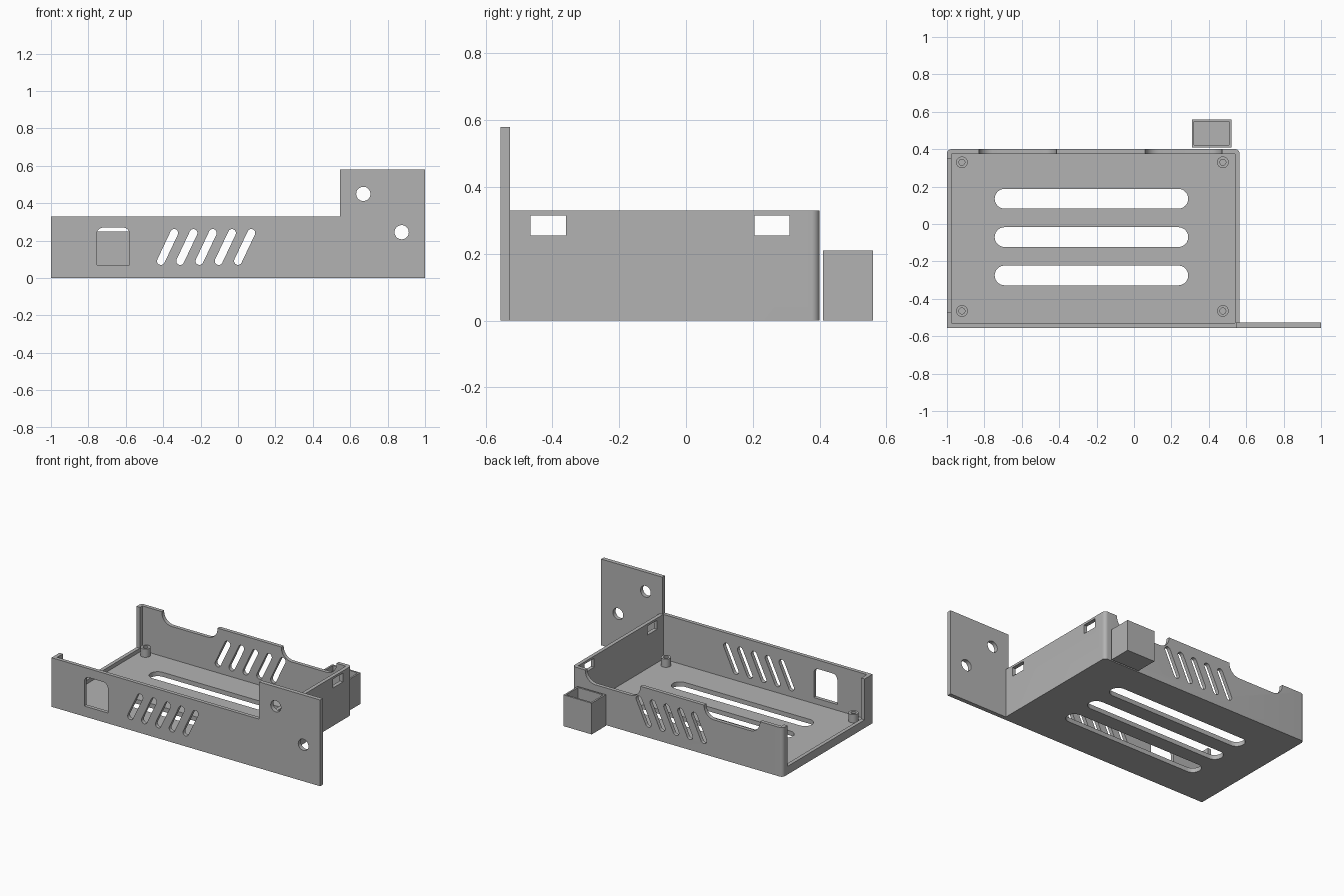
import bpy, bmesh
from math import cos, sin, pi, atan2

default = bpy.data.objects.get("Cube")
if default:
    bpy.data.objects.remove(default, do_unlink=True)

grey = bpy.data.materials.new("plain grey")
grey.use_nodes = True
COLOR = (0.45, 0.45, 0.45, 1)
grey.diffuse_color = COLOR
grey.node_tree.nodes["Principled BSDF"].inputs["Base Color"].default_value = COLOR


def arc(cx, cy, r, start, sweep, n):
    return [(cx + r * cos(start + sweep * i / n), cy + r * sin(start + sweep * i / n))
            for i in range(n + 1)]


def circle(cx, cy, r):
    return arc(cx, cy, r, 0, 2 * pi, 32)[:-1]


def slot(a, b, r):
    """Stadium outline between two centres."""
    ang = atan2(b[1] - a[1], b[0] - a[0])
    return arc(*b, r, ang - pi / 2, pi, 12) + arc(*a, r, ang + pi / 2, pi, 12)


def rect(u0, v0, u1, v1, low_left=0, low_right=0, up_right=0, up_left=0):
    """Rectangle outline with a radius for each corner."""
    pts = []
    corners = [(u0, v0, 1, 1, low_left), (u1, v0, -1, 1, low_right),
               (u1, v1, -1, -1, up_right), (u0, v1, 1, -1, up_left)]
    for i, (u, v, su, sv, r) in enumerate(corners):
        if r:
            pts += arc(u + su * r, v + sv * r, r, pi + i * pi / 2, pi / 2, 8)
        else:
            pts.append((u, v))
    return pts


def prism(name, outline, axis, lo, hi):
    """Solid made by sweeping an outline along one axis."""
    place = {"x": lambda u, v, w: (w, u, v),
             "y": lambda u, v, w: (u, w, v),
             "z": lambda u, v, w: (u, v, w)}[axis]
    bm = bmesh.new()
    face = bm.faces.new([bm.verts.new(place(u, v, lo)) for u, v in outline])
    swept = bmesh.ops.extrude_face_region(bm, geom=[face])["geom"]
    bmesh.ops.translate(bm, verts=[g for g in swept if isinstance(g, bmesh.types.BMVert)],
                        vec=place(0, 0, hi - lo))
    bmesh.ops.recalc_face_normals(bm, faces=bm.faces)
    mesh = bpy.data.meshes.new(name)
    bm.to_mesh(mesh)
    bm.free()
    mesh.materials.append(grey)
    obj = bpy.data.objects.new(name, mesh)
    bpy.context.collection.objects.link(obj)
    return obj


def combine(target, operation, *shape):
    """Join or cut a prism, then discard the tool."""
    tool = prism("tool", *shape)
    mod = target.modifiers.new("shape", "BOOLEAN")
    mod.operation, mod.solver, mod.object = operation, "EXACT", tool
    bpy.context.view_layer.objects.active = target
    bpy.ops.object.modifier_apply(modifier=mod.name)
    bpy.data.objects.remove(tool, do_unlink=True)


def cut(target, *shape):
    combine(target, "DIFFERENCE", *shape)


def join(target, *shape):
    combine(target, "UNION", *shape)


# Tray shell with rounded rear corners
LEFT, RIGHT, FRONT, BACK, TOP = -1, 0.565, -0.555, 0.40, 0.33
WALL, FLOOR = 0.025, 0.03
tray = prism("tray", rect(LEFT, FRONT, RIGHT, BACK, up_right=0.024, up_left=0.024), "z", 0, TOP)
cut(tray, rect(LEFT + WALL, FRONT + WALL, RIGHT - WALL, BACK - WALL), "z", FLOOR, 1)

# Open end with a low sill
cut(tray, rect(-0.47, 0.055, 0.35, 1), "x", -1.2, -0.96)

# Small windows in the closed end
for y in (-0.465, 0.205):
    cut(tray, rect(y, 0.255, y + 0.105, 0.315), "x", 0.5, 0.7)

# Slanted vents through the front and rear walls
for i in range(5):
    x = -0.412 + i * 0.103
    cut(tray, slot((x, 0.091), (x + 0.071, 0.241), 0.021), "y", -1, 1)

# Front port opening
cut(tray, rect(-0.755, 0.07, -0.58, 0.27, up_right=0.035, up_left=0.035), "y", -0.7, -0.4)

# Rounded dips in the rear wall
for x0, x1 in ((-0.83, -0.415), (0.06, 0.47)):
    cut(tray, rect(x0, 0.25, x1, 0.5, low_left=0.075, low_right=0.075), "y", 0.3, 0.5)

# Long floor vents
for y in (0.135, -0.07, -0.275):
    cut(tray, slot((-0.692, y), (0.237, y), 0.053), "z", -0.1, 0.1)

# Hollow board posts
for x in (-0.92, 0.475):
    for y in (-0.465, 0.33):
        join(tray, circle(x, y, 0.031), "z", 0.015, 0.085)
        cut(tray, circle(x, y, 0.016), "z", 0.035, 0.2)

# Mounting ear with two screw holes
ear = prism("mounting_ear", rect(0.545, 0, 1, 0.58), "y", FRONT, FRONT + 0.028)
for x, z in ((0.67, 0.45), (0.875, 0.245)):
    cut(ear, circle(x, z, 0.038), "y", -0.7, -0.4)

# Open-topped box behind the tray
box = prism("rear_box", rect(0.31, 0.41, 0.52, 0.56), "z", 0, 0.21)
cut(box, rect(0.322, 0.422, 0.508, 0.548), "z", 0.015, 0.5)

# Smooth curved walls, keep hard edges
for obj in (tray, ear, box):
    bpy.ops.object.select_all(action="DESELECT")
    obj.select_set(True)
    bpy.context.view_layer.objects.active = obj
    bpy.ops.object.shade_smooth_by_angle(angle=pi / 6)
